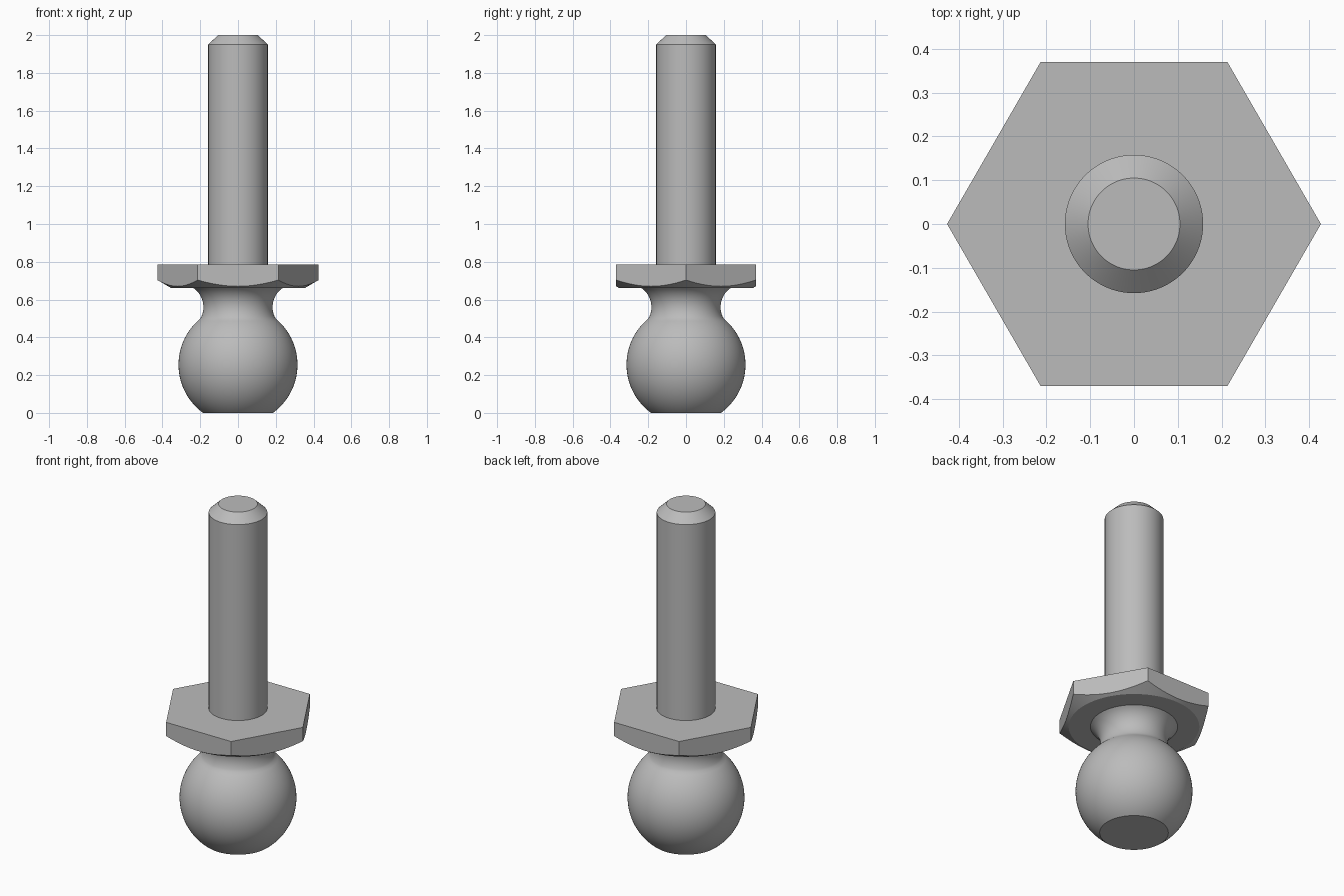
import bpy, bmesh, math

if "Cube" in bpy.data.objects:
    bpy.data.objects.remove(bpy.data.objects["Cube"])

SEG = 96  # divisible by six so the hexagon corners land on vertices

steel = bpy.data.materials.new("steel grey")
steel.diffuse_color = (0.5, 0.5, 0.5, 1)
steel.use_nodes = True
steel.node_tree.nodes["Principled BSDF"].inputs["Base Color"].default_value = steel.diffuse_color


def ring(radius, z):
    """Circle of points; radius and z may be functions of the angle."""
    pts = []
    for i in range(SEG):
        a = math.tau * i / SEG
        r = radius(a) if callable(radius) else radius
        h = z(r) if callable(z) else z
        pts.append((r * math.cos(a), r * math.sin(a), h))
    return pts


def loft(name, rings, cap_start=False, cap_end=False):
    """Skin a stack of rings, listed from bottom to top on the outside."""
    bm = bmesh.new()
    loops = [[bm.verts.new(p) for p in ring(*r)] for r in rings]
    for low, high in zip(loops, loops[1:]):
        for i in range(SEG):
            j = (i + 1) % SEG
            bm.faces.new((low[i], low[j], high[j], high[i]))
    if cap_start:
        bm.faces.new(loops[0][::-1])
    if cap_end:
        bm.faces.new(loops[-1])
    mesh = bpy.data.meshes.new(name)
    bm.to_mesh(mesh)
    bm.free()
    mesh.materials.append(steel)
    obj = bpy.data.objects.new(name, mesh)
    bpy.context.collection.objects.link(obj)
    bpy.ops.object.select_all(action='DESELECT')
    obj.select_set(True)
    bpy.context.view_layer.objects.active = obj
    bpy.ops.object.shade_smooth_by_angle(angle=math.radians(30))


def arc(cx, cz, r, start, end, n):
    angles = [start + (end - start) * i / n for i in range(n + 1)]
    return [(cx + r * math.cos(a), cz + r * math.sin(a)) for a in angles]


BOTTOM, TOP = 0.66, 0.785        # hex flange heights
NECK_R, SHAFT_R = 0.235, 0.158

# Ball with flat underside, running into the concave neck
ball = arc(0, 0.255, 0.315, -math.asin(0.255 / 0.315), math.asin(0.243 / 0.315), 32)
neck = arc(0.305, 0.56, 0.122, math.pi + 0.534, math.pi - 0.96, 14)
neck[-1] = (NECK_R, BOTTOM)
loft("ball_and_neck", ball + neck[1:], cap_start=True)


# Hex flange with a conical chamfer underneath
def hexagon(a):
    return 0.37 / math.cos(a % (math.pi / 3) - math.pi / 6)


def chamfer(r):
    return BOTTOM + (r - 0.352) * math.tan(math.radians(30))


loft("hex_flange", [(NECK_R, BOTTOM), (0.352, BOTTOM), (hexagon, chamfer),
                    (hexagon, TOP), (SHAFT_R, TOP)])

# Plain shaft with chamfered tip
loft("shaft", [(SHAFT_R, TOP), (SHAFT_R, 1.95), (0.105, 2.0)], cap_end=True)
